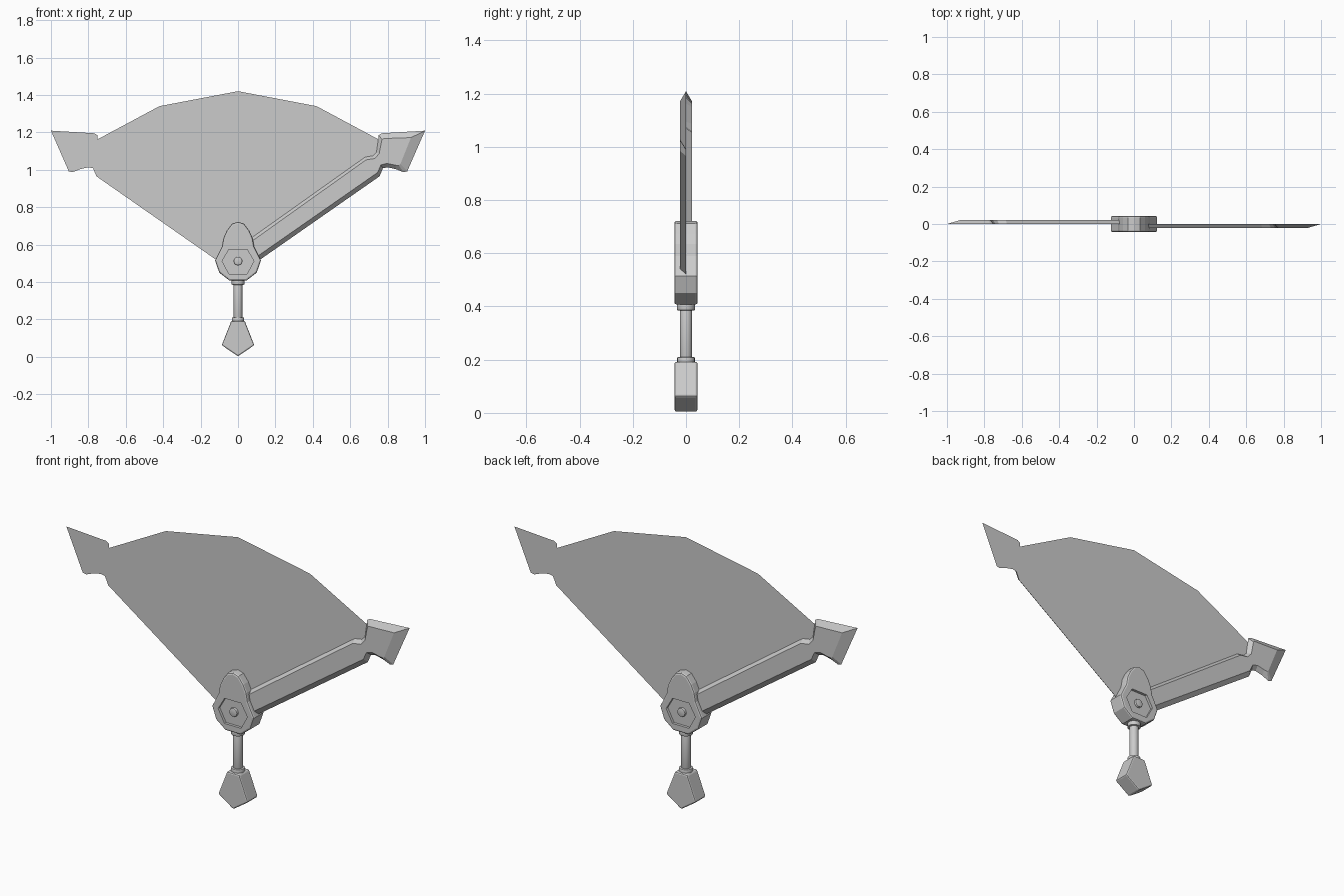
import bpy, bmesh
from math import pi, radians
from mathutils import Matrix

if "Cube" in bpy.data.objects:
    bpy.data.objects.remove(bpy.data.objects["Cube"], do_unlink=True)

grey = bpy.data.materials.new("plain grey")
grey.use_nodes = True
grey.diffuse_color = (0.6, 0.6, 0.6, 1)
grey.node_tree.nodes["Principled BSDF"].inputs["Base Color"].default_value = grey.diffuse_color


def finish(name, bm):
    bmesh.ops.recalc_face_normals(bm, faces=bm.faces)
    mesh = bpy.data.meshes.new(name)
    bm.to_mesh(mesh)
    bm.free()
    mesh.materials.append(grey)
    obj = bpy.data.objects.new(name, mesh)
    bpy.context.collection.objects.link(obj)
    return obj


def loft(name, rings):
    """Skin between (outline, y) rings in the xz plane and cap both ends."""
    bm = bmesh.new()
    loops = [[bm.verts.new((x, y, z)) for x, z in pts] for pts, y in rings]
    for a, b in zip(loops, loops[1:]):
        for i in range(len(a)):
            j = (i + 1) % len(a)
            bm.faces.new((a[i], a[j], b[j], b[i]))
    bm.faces.new(loops[0])
    if len(loops) > 1:
        bm.faces.new(loops[-1])
    return finish(name, bm)


def mirrored(half):
    """Close a +x half outline, listed top to bottom, across x = 0."""
    return half + [(-x, z) for x, z in reversed(half) if x > 0]


def activate(obj):
    bpy.ops.object.select_all(action='DESELECT')
    obj.select_set(True)
    bpy.context.view_layer.objects.active = obj


def bevel(obj, width):
    activate(obj)
    mod = obj.modifiers.new("edge bevel", 'BEVEL')
    mod.width, mod.segments, mod.limit_method = width, 2, 'ANGLE'
    mod.angle_limit = radians(50)
    bpy.ops.object.modifier_apply(modifier=mod.name)


# Blades: flat back on y = 0, sharp outer edge, bevelled face
edge = [(0, .585), (.68, 1.068), (.722, 1.075), (.74, 1.094), (.75, 1.163),
        (.752, 1.185), (.768, 1.195), (1, 1.209), (.905, .992), (.885, .987),
        (.845, 1.003), (.8, 1.013), (.775, 1.008), (.757, .965), (.05, .472)]
face = [(0, .565), (.685, 1.053), (.732, 1.06), (.755, 1.087), (.767, 1.15),
        (.77, 1.162), (.78, 1.167), (.925, 1.172), (.868, 1.03), (.86, 1.022),
        (.84, 1.025), (.797, 1.034), (.764, 1.026), (.746, .985), (.04, .493)]
loft("front_blade", [(edge, 0), (face, -.022)])
rear = loft("rear_blade", [(edge, 0), (face, -.022)])
rear.data.transform(Matrix.Rotation(pi, 4, 'Z'))

# Fan sheet stretched between the blades
loft("fan_sheet", [(mirrored([(0, 1.42), (.42, 1.34), (.75, 1.163), (.74, 1.094),
                              (.722, 1.075), (.68, 1.068), (0, .585)]), 0)])

# Hub with a recess on each side and a pin through it
hub_shape = mirrored([(0, .722), (.032, .712), (.06, .675), (.078, .635), (.086, .59),
                      (.123, .515), (.1, .45), (.045, .407)])
hub = loft("hub", [(hub_shape, -.044), (hub_shape, .044)])
bevel(hub, .009)
recess = mirrored([(.048, .575), (.085, .512), (.048, .443)])
for side in (-1, 1):
    cutter = loft("recess_cutter", [(recess, side * .03), (recess, side * .1)])
    cutter.hide_render = True
    activate(hub)
    cut = hub.modifiers.new("recess", 'BOOLEAN')
    cut.operation, cut.object, cut.solver = 'DIFFERENCE', cutter, 'EXACT'
    bpy.ops.object.modifier_apply(modifier=cut.name)
    bpy.data.objects.remove(cutter, do_unlink=True)


def cylinder(name, radius, length, centre, axis='Z'):
    bm = bmesh.new()
    bmesh.ops.create_cone(bm, cap_ends=True, segments=20, radius1=radius,
                          radius2=radius, depth=length)
    if axis == 'Y':
        bm.transform(Matrix.Rotation(pi / 2, 4, 'X'))
    bm.transform(Matrix.Translation(centre))
    obj = finish(name, bm)
    bevel(obj, .004)
    activate(obj)
    bpy.ops.object.shade_smooth_by_angle(angle=radians(30))


# Handle rod, collars and pin
cylinder("hub_pin", .023, .084, (0, 0, .512), 'Y')
cylinder("handle_rod", .023, .24, (0, 0, .3))
cylinder("upper_collar", .034, .03, (0, 0, .4))
cylinder("lower_collar", .033, .03, (0, 0, .195))

# Pointed pommel
pommel_shape = mirrored([(.036, .192), (.087, .062), (0, .003)])
bevel(loft("pommel", [(pommel_shape, -.043), (pommel_shape, .043)]), .007)
